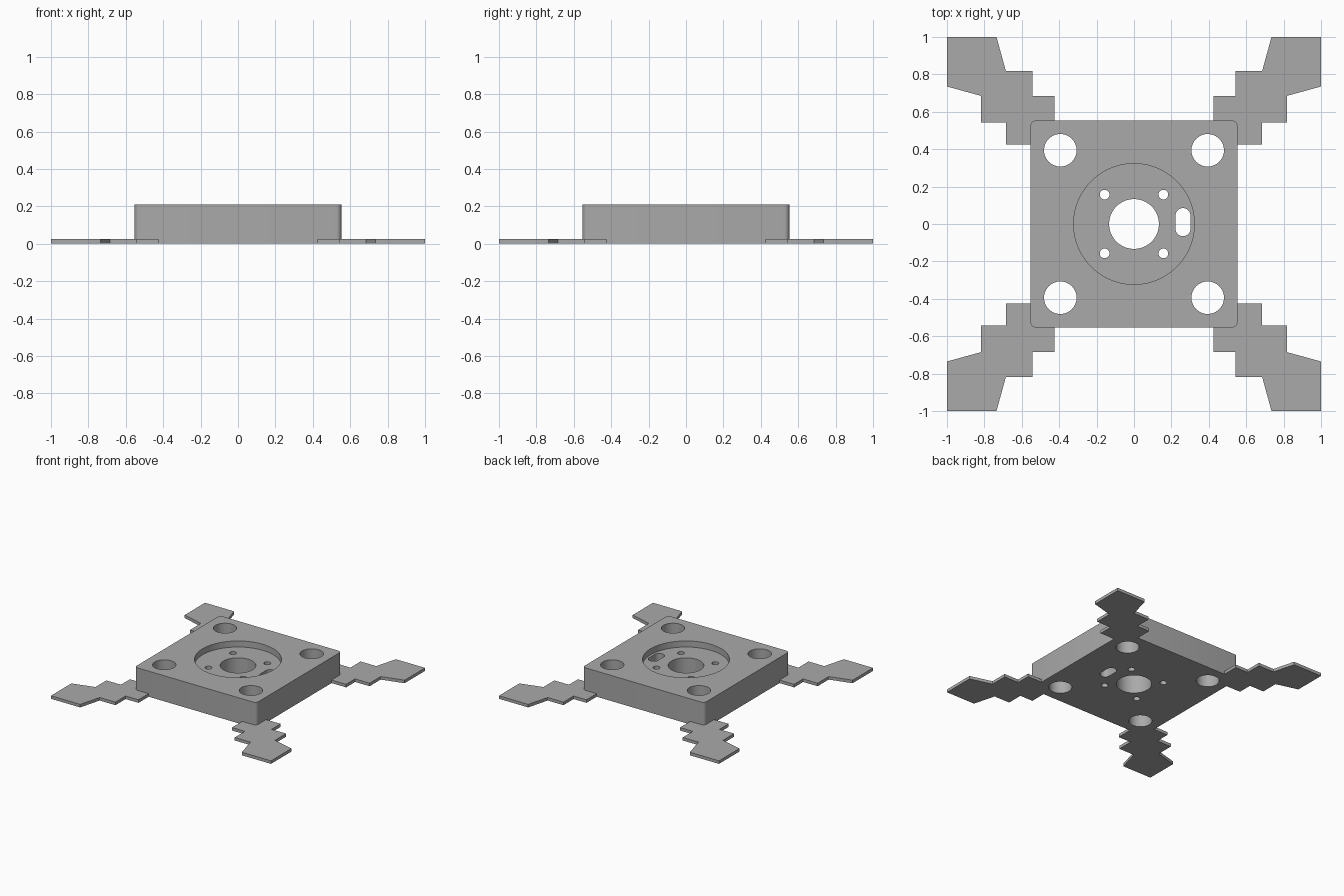
import bpy, bmesh, math

if "Cube" in bpy.data.objects:
    bpy.data.objects.remove(bpy.data.objects["Cube"])

grey = bpy.data.materials.new("mid grey")
grey.diffuse_color = (0.4, 0.4, 0.4, 1)
grey.use_nodes = True
grey.node_tree.nodes["Principled BSDF"].inputs["Base Color"].default_value = grey.diffuse_color


def prism(name, outlines, z0, z1):
    """Extrude one or more closed outlines from z0 to z1."""
    bm = bmesh.new()
    for pts in outlines:
        face = bm.faces.new([bm.verts.new((x, y, z0)) for x, y in pts])
        top = bmesh.ops.extrude_face_region(bm, geom=[face])["geom"]
        for v in top:
            if isinstance(v, bmesh.types.BMVert):
                v.co.z = z1
    bmesh.ops.recalc_face_normals(bm, faces=bm.faces)
    mesh = bpy.data.meshes.new(name)
    bm.to_mesh(mesh)
    bm.free()
    mesh.materials.append(grey)
    ob = bpy.data.objects.new(name, mesh)
    bpy.context.collection.objects.link(ob)
    return ob


def arc(cx, cy, r, a0, a1, n):
    return [(cx + r * math.cos(math.radians(a0 + (a1 - a0) * i / n)),
             cy + r * math.sin(math.radians(a0 + (a1 - a0) * i / n))) for i in range(n + 1)]


def circle(cx, cy, r, n=48):
    return arc(cx, cy, r, 0, 360, n)[:-1]


def cut(ob, cutter):
    mod = ob.modifiers.new("cut", 'BOOLEAN')
    mod.operation = 'DIFFERENCE'
    mod.solver = 'EXACT'
    mod.object = cutter
    bpy.context.view_layer.objects.active = ob
    bpy.ops.object.modifier_apply(modifier=mod.name)
    bpy.data.objects.remove(cutter)


# Square block with rounded vertical corners
S, R, H = 0.553, 0.028, 0.21
corners = [(1, 1), (-1, 1), (-1, -1), (1, -1)]
outline = []
for i, (sx, sy) in enumerate(corners):
    outline += arc(sx * (S - R), sy * (S - R), R, 90 * i, 90 * i + 90, 6)
block = prism("mount_block", [outline], 0, H)

# Shallow round recess in the top
cut(block, prism("recess_cutter", [circle(0, 0, 0.323, 72)], H - 0.05, H + 0.1))

# Through holes: centre bore, screw holes, corner holes and side slot
holes = [circle(0, 0, 0.133, 64)]
for sx, sy in corners:
    holes.append(circle(sx * 0.157, sy * 0.157, 0.026, 32))
    holes.append(circle(sx * 0.394, sy * 0.394, 0.087))
holes.append(arc(0.262, 0.045, 0.04, 0, 180, 16) + arc(0.262, -0.025, 0.04, 180, 360, 16))
cut(block, prism("hole_cutter", holes, -0.1, H + 0.1))

bpy.ops.object.select_all(action='DESELECT')
block.select_set(True)
bpy.context.view_layer.objects.active = block
bpy.ops.object.shade_smooth_by_angle(angle=math.radians(30))

# Thin stepped corner arms, symmetric about their diagonal
half = [(0.735, 1), (0.685, 0.817), (0.542, 0.817), (0.542, 0.685), (0.425, 0.685), (0.425, 0.542)]
arm = [(1, 1)] + half + [(0.542, 0.542)] + [(y, x) for x, y in reversed(half)]
for name, (sx, sy) in zip(("back_right", "back_left", "front_left", "front_right"), corners):
    prism(name + "_arm", [[(sx * x, sy * y) for x, y in arm]], 0, 0.025)
